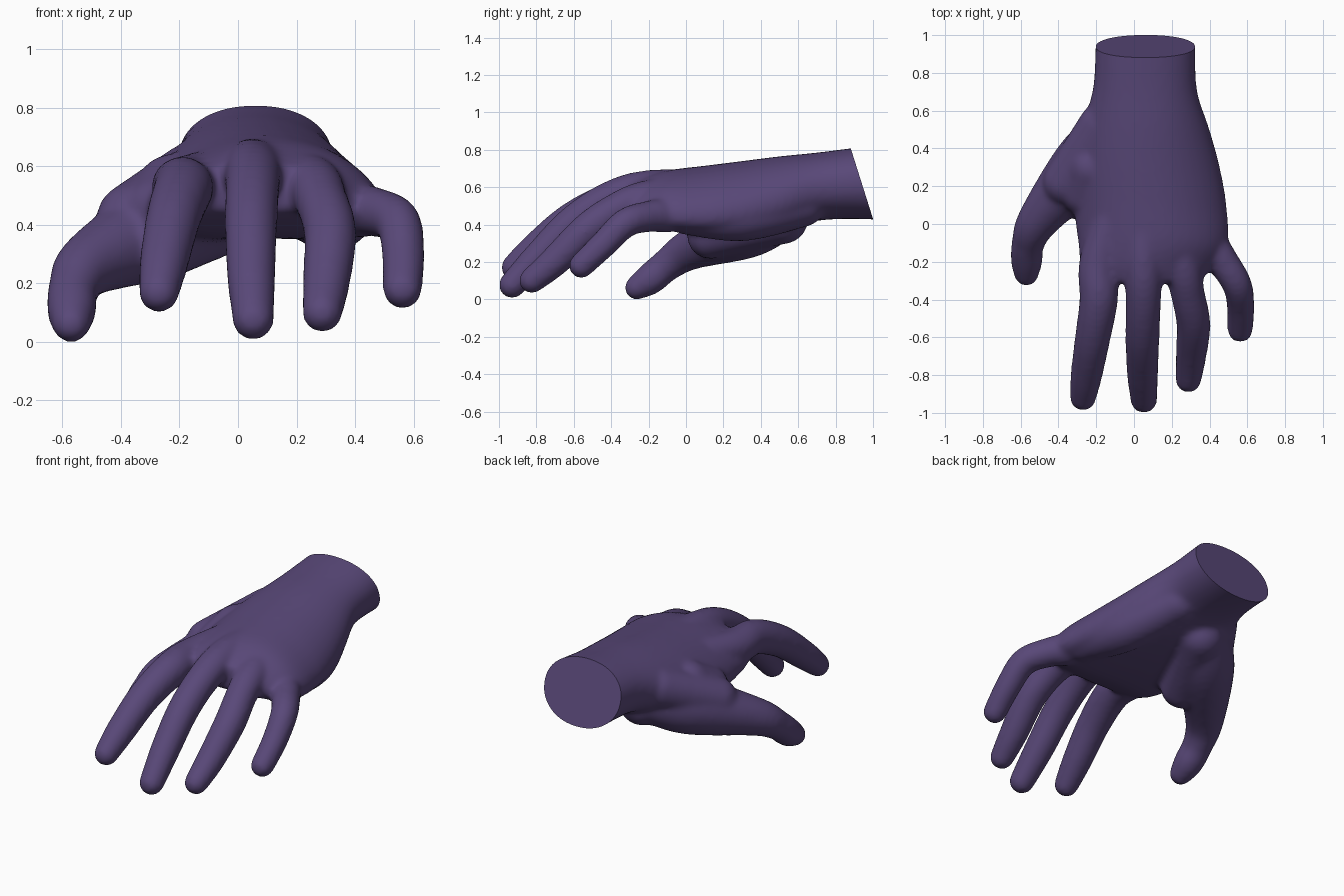
import bpy, bmesh, math
from mathutils import Vector, Matrix

cube = bpy.data.objects.get("Cube")
if cube:
    bpy.data.objects.remove(cube, do_unlink=True)

skin = bpy.data.materials.new("dusky purple skin")
skin.use_nodes = True
skin.diffuse_color = (0.1, 0.065, 0.19, 1)
skin.node_tree.nodes["Principled BSDF"].inputs["Base Color"].default_value = skin.diffuse_color


def spline(keys, steps):
    """Smooth interpolation through tuples of any length."""
    out = []
    for i in range(len(keys) - 1):
        a, b, c, d = (keys[min(max(i + k, 0), len(keys) - 1)] for k in (-1, 0, 1, 2))
        for s in range(steps):
            t = s / steps
            out.append([q + 0.5 * t * (r - p + t * (2 * p - 5 * q + 4 * r - w
                        + t * (3 * (q - r) + w - p))) for p, q, r, w in zip(a, b, c, d)])
    return out + [list(keys[-1])]


def add_limb(bm, keys):
    """Dense chain of balls: x, y, z, radius."""
    for x, y, z, r in spline(keys, 12):
        bmesh.ops.create_icosphere(bm, subdivisions=3, radius=r + 0.005,
                                   matrix=Matrix.Translation((x, y, z)))


def add_finger(bm, keys):
    """Finger whose hidden root runs back toward the wrist."""
    knuckle = Vector(keys[0][:3])
    root = knuckle.lerp(Vector((.05, .6, .62)), .4)
    add_limb(bm, [(*root, .09)] + keys)


def add_palm(bm, keys, sides=40):
    """Arched oval sections: y, left x, right x, top, bottom, edge droop."""
    rings = []
    for y, x0, x1, top, bottom, droop in spline(keys, 4):
        ring = []
        for i in range(sides):
            t = 2 * math.pi * i / sides
            u, v = (math.copysign(abs(k) ** 0.93, k) for k in (math.cos(t), math.sin(t)))
            ring.append(bm.verts.new(((x0 + x1) / 2 + (x1 - x0) / 2 * u, y,
                        (top + bottom) / 2 + (top - bottom) / 2 * v - droop * u * u)))
        rings.append(ring)
    for a, b in zip(rings, rings[1:]):
        for i in range(sides):
            j = (i + 1) % sides
            bm.faces.new((a[i], a[j], b[j], b[i]))
    bm.faces.new(rings[0])
    bm.faces.new(rings[-1])
    bmesh.ops.recalc_face_normals(bm, faces=bm.faces)


bm = bmesh.new()

# Wrist, back of the hand and palm
add_palm(bm, [
    (1.15, -.2, .325, .84, .42, 0), (.9, -.205, .325, .81, .43, 0),
    (.7, -.22, .335, .785, .42, .01), (.5, -.28, .4, .765, .37, .05),
    (.3, -.32, .455, .74, .355, .08), (.1, -.32, .49, .715, .355, .09),
    (-.1, -.295, .495, .69, .37, .08), (-.23, -.28, .42, .65, .41, .06),
    (-.31, -.22, .34, .61, .45, .03)])

# Fingers, from knuckle to tip
index = [(-.185, -.2, .53, .1), (-.187, -.4, .52, .098), (-.22, -.61, .425, .09),
         (-.252, -.8, .275, .08), (-.27, -.92, .17, .065)]
middle = [(.05, -.2, .59, .097), (.05, -.4, .54, .09), (.045, -.6, .415, .086),
          (.045, -.78, .235, .08), (.052, -.93, .077, .067)]
ring = [(.25, -.2, .54, .094), (.285, -.37, .48, .086), (.315, -.53, .37, .086),
        (.302, -.7, .205, .077), (.288, -.825, .1, .064)]
little = [(.39, -.08, .455, .09), (.465, -.19, .445, .08), (.545, -.32, .41, .074),
          (.565, -.44, .295, .069), (.562, -.56, .18, .063)]
for finger in (index, middle, ring, little):
    add_finger(bm, finger)

# Thumb, the muscle pads of the palm and the web beside the thumb
thumb = [(-.1, .5, .45, .13), (-.25, .33, .39, .165), (-.5, .03, .27, .107),
         (-.56, -.1, .185, .083), (-.568, -.19, .11, .08), (-.57, -.265, .062, .06)]
thumb_pad = [(-.06, .52, .43, .13), (-.25, .13, .34, .12)]
outer_pad = [(.2, .62, .51, .12), (.31, .3, .445, .13), (.37, 0, .45, .1)]
thumb_web = [(-.17, .52, .55, .12), (-.36, .22, .42, .12)]
inner_web = [(-.22, .3, .51, .13), (-.27, .16, .45, .11)]
for limb in (thumb, thumb_pad, outer_pad, thumb_web, inner_web):
    add_limb(bm, limb)

mesh = bpy.data.meshes.new("hand")
bm.to_mesh(mesh)
bm.free()
hand = bpy.data.objects.new("hand", mesh)
bpy.context.collection.objects.link(hand)

# Fuse the parts into one skin and soften the joins
fuse = hand.modifiers.new("fuse", 'REMESH')
fuse.mode = 'VOXEL'
fuse.voxel_size = 0.015
soften = hand.modifiers.new("soften", 'SMOOTH')
soften.factor = 0.5
soften.iterations = 12
graph = bpy.context.evaluated_depsgraph_get()
fused = bpy.data.meshes.new_from_object(hand.evaluated_get(graph))
hand.modifiers.clear()

# Slanted flat cut across the wrist
bm = bmesh.new()
bm.from_mesh(fused)
cut = bmesh.ops.bisect_plane(bm, geom=bm.verts[:] + bm.edges[:] + bm.faces[:],
                             plane_co=Vector((0, 1, .43)), plane_no=Vector((0, .38, .12)),
                             clear_outer=True)
rim = [e for e in cut["geom_cut"] if isinstance(e, bmesh.types.BMEdge)]
bmesh.ops.holes_fill(bm, edges=rim, sides=0)
bmesh.ops.recalc_face_normals(bm, faces=bm.faces)
bm.to_mesh(fused)
bm.free()
hand.data = fused
fused.name = "hand_skin"
fused.materials.clear()
fused.materials.append(skin)
for poly in fused.polygons:
    poly.material_index = 0

bpy.ops.object.select_all(action='DESELECT')
hand.select_set(True)
bpy.context.view_layer.objects.active = hand
bpy.ops.object.shade_smooth_by_angle(angle=math.radians(40))
